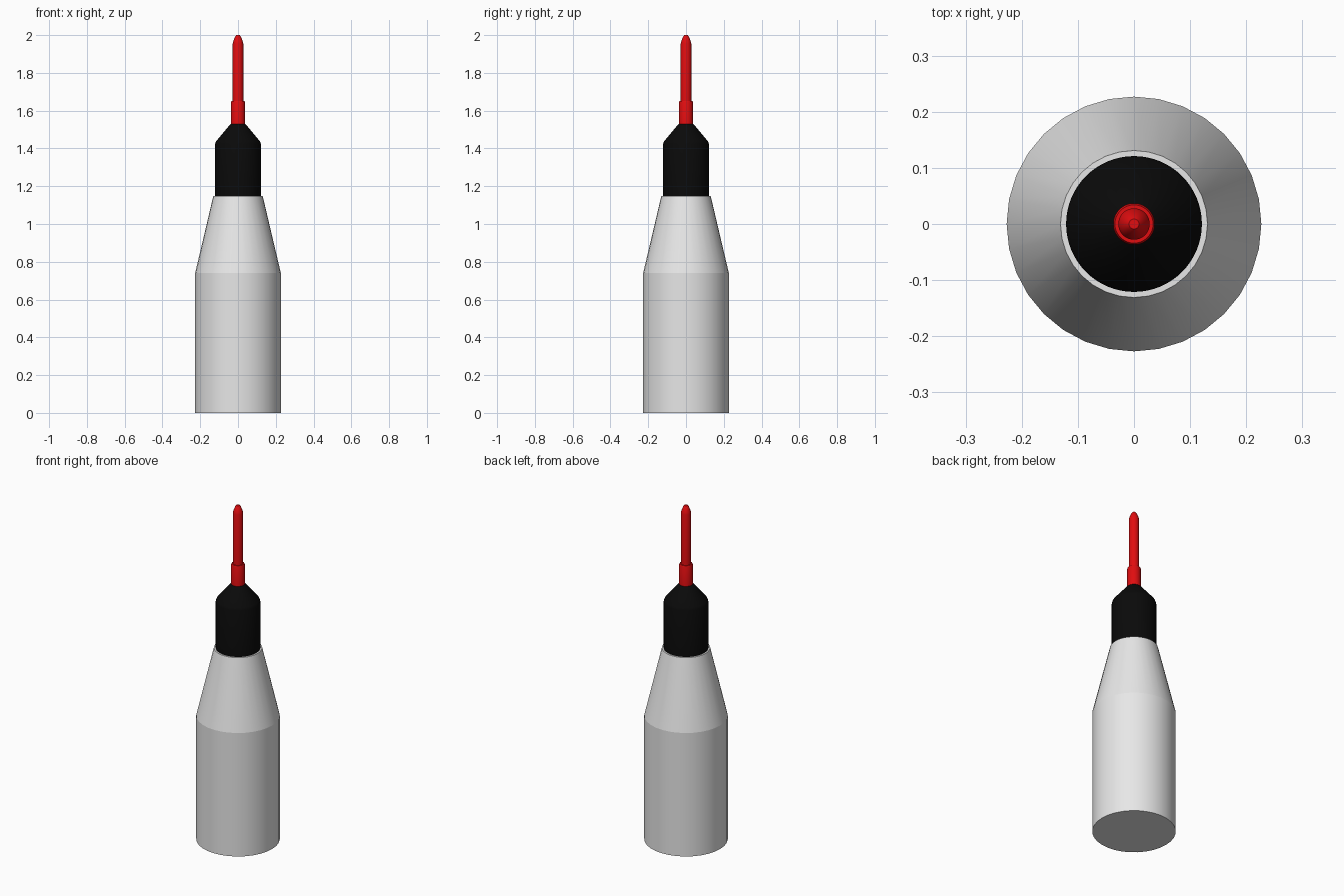
import bpy, bmesh, math

if "Cube" in bpy.data.objects:
    bpy.data.objects.remove(bpy.data.objects["Cube"])


def material(name, rgb):
    m = bpy.data.materials.new(name)
    m.diffuse_color = (*rgb, 1.0)
    m.use_nodes = True
    m.node_tree.nodes["Principled BSDF"].inputs["Base Color"].default_value = m.diffuse_color
    return m


def lathe(name, profile, sides, mat, angle=30):
    """Revolve a (radius, height) profile around z and cap both ends."""
    bm = bmesh.new()
    rings = []
    for r, z in profile:
        rings.append([bm.verts.new((r * math.sin(2 * math.pi * i / sides),
                                    r * math.cos(2 * math.pi * i / sides), z))
                      for i in range(sides)])
    for a, b in zip(rings, rings[1:]):
        for i in range(sides):
            j = (i + 1) % sides
            bm.faces.new((a[i], a[j], b[j], b[i]))
    bm.faces.new(rings[0])
    bm.faces.new(rings[-1])
    bmesh.ops.recalc_face_normals(bm, faces=bm.faces[:])
    mesh = bpy.data.meshes.new(name)
    bm.to_mesh(mesh)
    bm.free()
    mesh.materials.append(mat)
    ob = bpy.data.objects.new(name, mesh)
    bpy.context.collection.objects.link(ob)
    bpy.ops.object.select_all(action='DESELECT')
    ob.select_set(True)
    bpy.context.view_layer.objects.active = ob
    bpy.ops.object.shade_smooth_by_angle(angle=math.radians(angle))
    return ob


white = material("white_plastic", (0.8, 0.8, 0.8))
black = material("black_plastic", (0.003, 0.003, 0.003))
red = material("red_plastic", (0.75, 0.004, 0.005))

# Bottle: straight barrel with a tapering shoulder
lathe("bottle_body", [(0.227, 0), (0.227, 0.74), (0.131, 1.147)], 32, white, 12)

# Collar screwed onto the shoulder, with a chamfered top
lathe("collar", [(0.121, 1.14), (0.121, 1.425), (0.116, 1.438),
                 (0.046, 1.522), (0.035, 1.532)], 64, black)

# Nozzle sleeve and the slim nozzle with a rounded tip
lathe("nozzle_sleeve", [(0.037, 1.52), (0.037, 1.645), (0.034, 1.652)], 48, red)
lathe("nozzle", [(0.028, 1.64), (0.028, 1.955), (0.025, 1.968),
                 (0.015, 1.993), (0.009, 2.0)], 48, red)
